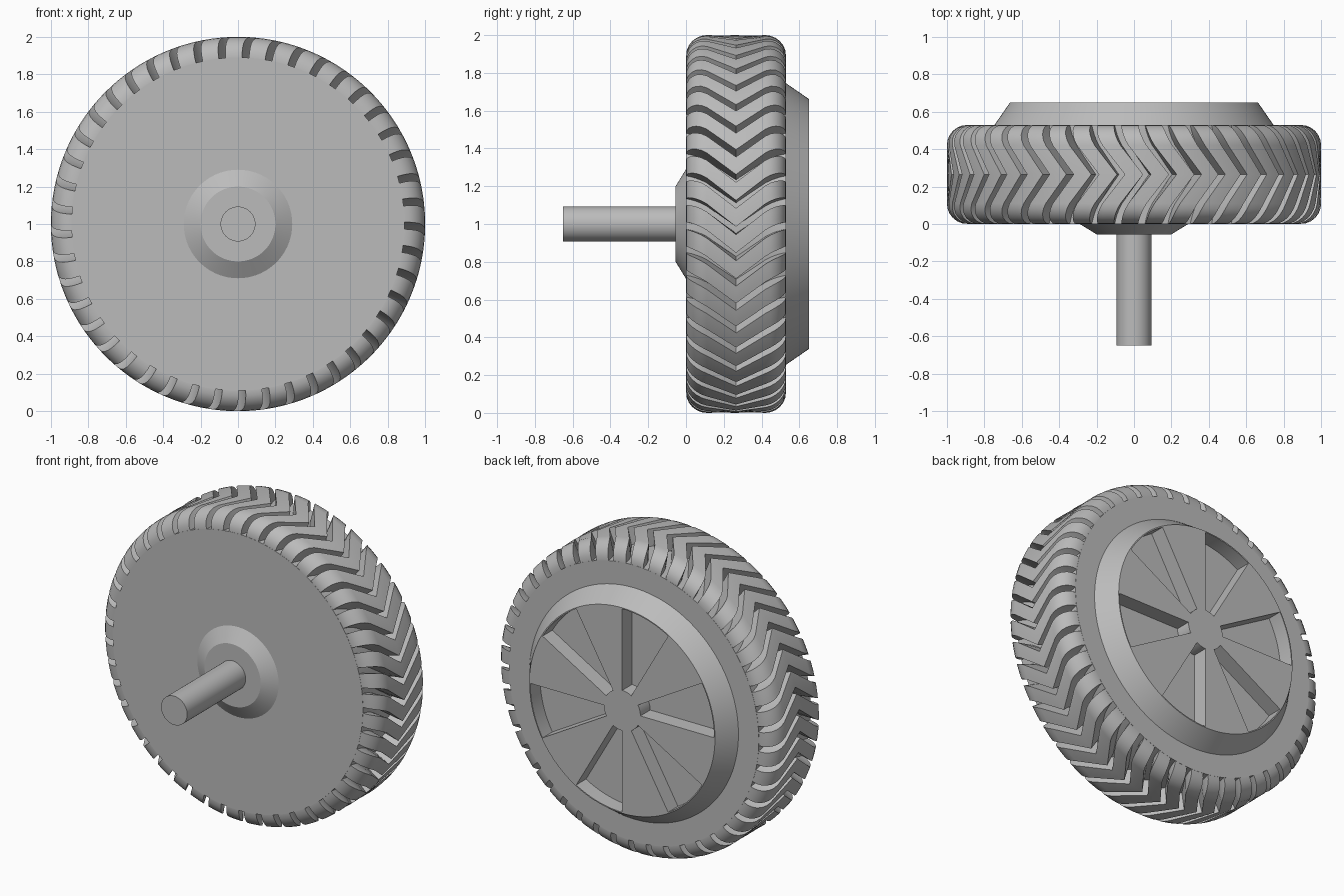
import bpy, bmesh
from math import sin, cos, pi, radians

cube = bpy.data.objects.get("Cube")
if cube:
    bpy.data.objects.remove(cube)

WIDTH, FILLET, FLOOR_R = 0.53, 0.11, 0.89
GROOVES, GROOVE_W = 45, 0.042
PITCH = 2 * pi / GROOVES

grey = bpy.data.materials.new("plain grey")
grey.use_nodes = True
COLOUR = (0.5, 0.5, 0.5, 1)
grey.diffuse_color = COLOUR
grey.node_tree.nodes["Principled BSDF"].inputs["Base Color"].default_value = COLOUR


def polar(r, a, y):
    """Point around the axle, which runs along y at z = 1."""
    return (r * cos(a), y, 1 + r * sin(a))


def loft(bm, rings):
    """Skin closed rings of points and cap both ends."""
    rows = [[bm.verts.new(p) for p in ring] for ring in rings]
    n = len(rows[0])
    for a, b in zip(rows, rows[1:]):
        for i in range(n):
            j = (i + 1) % n
            bm.faces.new((a[i], a[j], b[j], b[i]))
    bm.faces.new(rows[0])
    bm.faces.new(rows[-1])


def make(name, lofts):
    bm = bmesh.new()
    for rings in lofts:
        loft(bm, rings)
    bmesh.ops.recalc_face_normals(bm, faces=bm.faces)
    mesh = bpy.data.meshes.new(name)
    bm.to_mesh(mesh)
    bm.free()
    mesh.materials.append(grey)
    ob = bpy.data.objects.new(name, mesh)
    bpy.context.collection.objects.link(ob)
    bpy.ops.object.select_all(action='DESELECT')
    ob.select_set(True)
    bpy.context.view_layer.objects.active = ob
    bpy.ops.object.shade_smooth_by_angle(angle=radians(25))
    return ob


def lathe(name, profile, segments):
    """Turn a profile of (radius, y) points around the axle."""
    return make(name, [[[polar(r, 2 * pi * i / segments, y) for i in range(segments)]
                        for r, y in profile]])


# Tyre body, axle boss and axle
lathe("tyre_body", [(FLOOR_R, 0), (FLOOR_R, WIDTH)], 180)
lathe("axle_boss", [(0.295, 0.01), (0.29, 0), (0.2, -0.055)], 72)
lathe("axle", [(0.093, 0), (0.093, -0.65)], 48)

# Wheel rim with a recessed dish
lathe("rim", [(0.745, 0.52), (0.745, WIDTH), (0.662, 0.65),
              (0.655, 0.65), (0.655, 0.55)], 144)

# Six wide spokes joined at a small hub, as one star outline
outline = []
for k in range(6):
    start = radians(60 * k)
    for radius, offset in ((0.656, 0), (0.13, 30)):
        outline += [(radius, start + radians(offset + 30 * i / 8)) for i in range(9)]
make("spokes", [[[polar(r, a, y) for r, a in outline] for y in (0.545, 0.65)]])


# Chevron tread blocks
def sweep(y):
    """Angle by which a groove trails its middle point."""
    d = abs(y - WIDTH / 2)
    if d < 0.16:
        return 0.78 * d
    t = (d - 0.16) / (WIDTH / 2 - 0.16)
    return 0.78 * 0.16 + 0.04 * t * (1.5 - 0.5 * t)


# Stations across the tyre: rounded shoulder, flat crown, rounded shoulder
half = [(FILLET * (1 - cos(p)), FLOOR_R + FILLET * sin(p))
        for p in (radians(15 * i) for i in range(7))]
half[0] = (0.001, FLOOR_R)
stations = half + [(WIDTH / 2, 1.0)] + [(WIDTH - y, r) for y, r in reversed(half)]

blocks = []
STEPS = 4
for k in range(GROOVES):
    first = -pi / 2 + k * PITCH + GROOVE_W / 2
    span = PITCH - GROOVE_W
    rings = []
    for y, r in stations:
        angles = [first + sweep(y) + span * i / STEPS for i in range(STEPS + 1)]
        rings.append([polar(r, a, y) for a in angles] +
                     [polar(FLOOR_R - 0.01, a, y) for a in reversed(angles)])
    blocks.append(rings)
make("tread_blocks", blocks)
